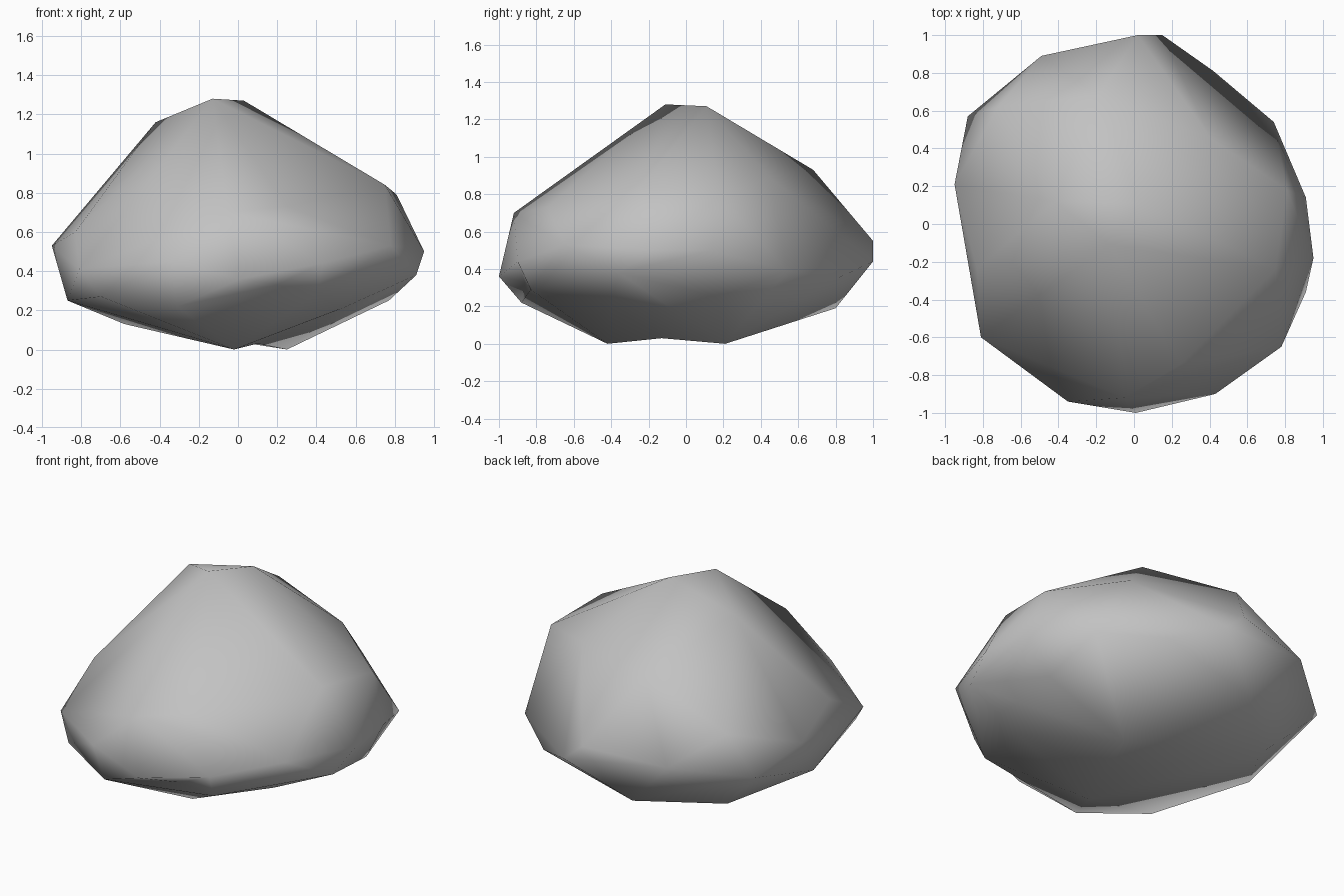
import bpy
import bmesh
from mathutils import Vector

# Remove the default cube only
default_cube = bpy.data.objects.get("Cube")
if default_cube is not None:
    bpy.data.objects.remove(default_cube, do_unlink=True)


def make_material(name, grey):
    """Create one plain flat-coloured material."""
    material = bpy.data.materials.new(name)
    material.use_nodes = True
    colour = (grey, grey, grey, 1)
    material.diffuse_color = colour
    shader = next(node for node in material.node_tree.nodes
                  if node.type == "BSDF_PRINCIPLED")
    shader.inputs["Base Color"].default_value = colour
    return material


def press_hollow(builder, point):
    """Split the edge nearest to a point and pull its middle there."""
    def distance(edge):
        start, end = (corner.co for corner in edge.verts)
        return (start.lerp(end, .5) - point).length

    nearest = min(builder.edges, key=distance)
    split = bmesh.ops.subdivide_edges(builder, edges=[nearest], cuts=1)
    for item in split["geom_inner"]:
        if isinstance(item, bmesh.types.BMVert):
            item.co = point


def make_boulder(name, bands, hollows, material):
    """Wrap a skin around the corner points, then press in the hollows."""
    mesh = bpy.data.meshes.new(name)
    boulder = bpy.data.objects.new(name, mesh)
    bpy.context.collection.objects.link(boulder)

    builder = bmesh.new()
    for corners in bands.values():
        for corner in corners:
            builder.verts.new(corner)

    # Skin the corners and discard any that fall inside the skin
    bmesh.ops.convex_hull(builder, input=builder.verts[:],
                          use_existing_faces=False)
    unused = [corner for corner in builder.verts if not corner.link_faces]
    bmesh.ops.delete(builder, geom=unused, context="VERTS")
    for hollow in hollows:
        press_hollow(builder, Vector(hollow))
    bmesh.ops.recalc_face_normals(builder, faces=builder.faces[:])

    # The worn stone is shaded softly over its coarse faces
    for face in builder.faces:
        face.smooth = True
    builder.to_mesh(mesh)
    builder.free()
    mesh.materials.append(material)
    return boulder


# Corner points of the stone, gathered into bands from the top down
stone_bands = {
    "summit": [(-.13, -.11, 1.28), (.03, .11, 1.27), (-.42, .12, 1.16)],
    "shoulder": [(-.19, .68, .93), (.41, .45, .89), (.75, -.24, .84),
                 (.81, .18, .79), (-.05, -.92, .7), (.25, -.74, .73),
                 (-.72, .62, .68), (-.83, -.24, .6)],
    "waist": [(.02, 1, .55), (-.49, .89, .51), (-.95, .21, .53),
              (-.81, -.6, .41), (-.35, -.94, .45), (.78, -.65, .53),
              (.43, -.9, .44), (.95, -.18, .5), (.91, .14, .5),
              (.74, .54, .39), (.15, 1, .44), (-.88, .57, .43)],
    "skirt": [(.42, .81, .35), (.91, -.36, .38), (.41, -.83, .29),
              (.01, -1, .36), (-.7, -.68, .27), (-.87, -.02, .25),
              (.77, .17, .25)],
    "base": [(-.31, -.88, .22), (-.19, .8, .19), (.53, -.4, .21),
             (-.58, .42, .13), (-.02, -.42, 0), (.25, .21, 0)],
}

# Shallow dents: one under the belly, one under the front lip
stone_hollows = [(.1, -.13, .03), (.2, -.86, .33)]

stone_grey = make_material("stone grey", .54)
make_boulder("boulder", stone_bands, stone_hollows, stone_grey)
